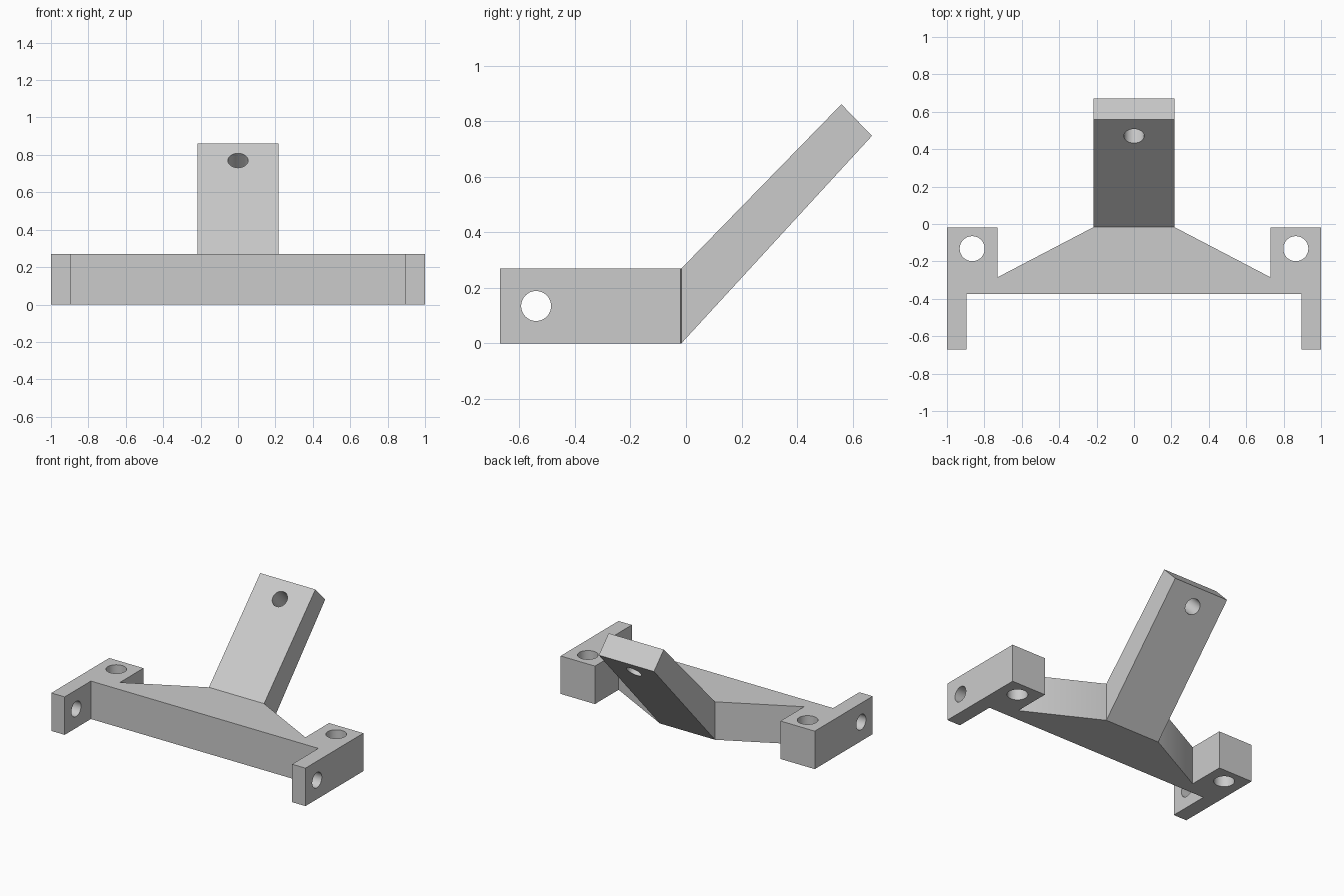
import bpy
import bmesh
from math import radians
from mathutils import Matrix, Vector

old = bpy.data.objects.get("Cube")
if old:
    bpy.data.objects.remove(old)

HEIGHT = 0.27

grey = bpy.data.materials.new("plain grey")
grey.use_nodes = True
colour = (0.6, 0.6, 0.6, 1)
grey.diffuse_color = colour
grey.node_tree.nodes["Principled BSDF"].inputs["Base Color"].default_value = colour


def add_object(name, bm):
    bmesh.ops.recalc_face_normals(bm, faces=bm.faces)
    mesh = bpy.data.meshes.new(name)
    bm.to_mesh(mesh)
    bm.free()
    mesh.materials.append(grey)
    obj = bpy.data.objects.new(name, mesh)
    bpy.context.collection.objects.link(obj)
    return obj


def prism(name, outline, depth):
    """Extrude a closed outline of 3D points along depth."""
    bm = bmesh.new()
    face = bm.faces.new([bm.verts.new(p) for p in outline])
    ext = bmesh.ops.extrude_face_region(bm, geom=[face], use_keep_orig=True)
    moved = [v for v in ext["geom"] if isinstance(v, bmesh.types.BMVert)]
    bmesh.ops.translate(bm, verts=moved, vec=depth)
    return add_object(name, bm)


def drill(target, centre, axis, radius, length):
    """Cut a round hole through target."""
    turn = Vector(axis).to_track_quat("Z", "Y").to_matrix().to_4x4()
    bm = bmesh.new()
    bmesh.ops.create_cone(bm, cap_ends=True, segments=48, radius1=radius,
                          radius2=radius, depth=length,
                          matrix=Matrix.Translation(centre) @ turn)
    cutter = add_object("hole_cutter", bm)
    cutter.hide_render = True
    bpy.context.view_layer.objects.active = target
    mod = target.modifiers.new("hole", "BOOLEAN")
    mod.operation = "DIFFERENCE"
    mod.solver = "EXACT"
    mod.object = cutter
    bpy.ops.object.modifier_apply(modifier=mod.name)
    bpy.data.objects.remove(cutter)


# Base plate with the side blocks, front tabs and tapered back
half = [(0.217, -0.017), (0.73, -0.285), (0.73, -0.019), (1, -0.019),
        (1, -0.67), (0.895, -0.67), (0.895, -0.375)]
outline = half + [(-x, y) for x, y in reversed(half)]
base = prism("base_bracket", [(x, y, 0) for x, y in outline], (0, 0, HEIGHT))
for side in (-1, 1):
    drill(base, (side * 0.865, -0.132, HEIGHT / 2), (0, 0, 1), 0.067, 1)
    drill(base, (side * 0.95, -0.54, HEIGHT / 2), (1, 0, 0), 0.054, 0.3)

# Sloping arm rising to the back
side_profile = [(-0.017, 0), (0.67, 0.748), (0.56, 0.862), (-0.017, HEIGHT)]
arm = prism("sloping_arm", [(-0.217, y, z) for y, z in side_profile], (0.434, 0, 0))
drill(arm, (0, 0.47, 0.77), (0, 1, -1), 0.054, 0.8)

# Smooth hole walls, sharp edges elsewhere
bpy.ops.object.select_all(action="DESELECT")
for obj in (base, arm):
    obj.select_set(True)
bpy.context.view_layer.objects.active = base
bpy.ops.object.shade_smooth_by_angle(angle=radians(30))
